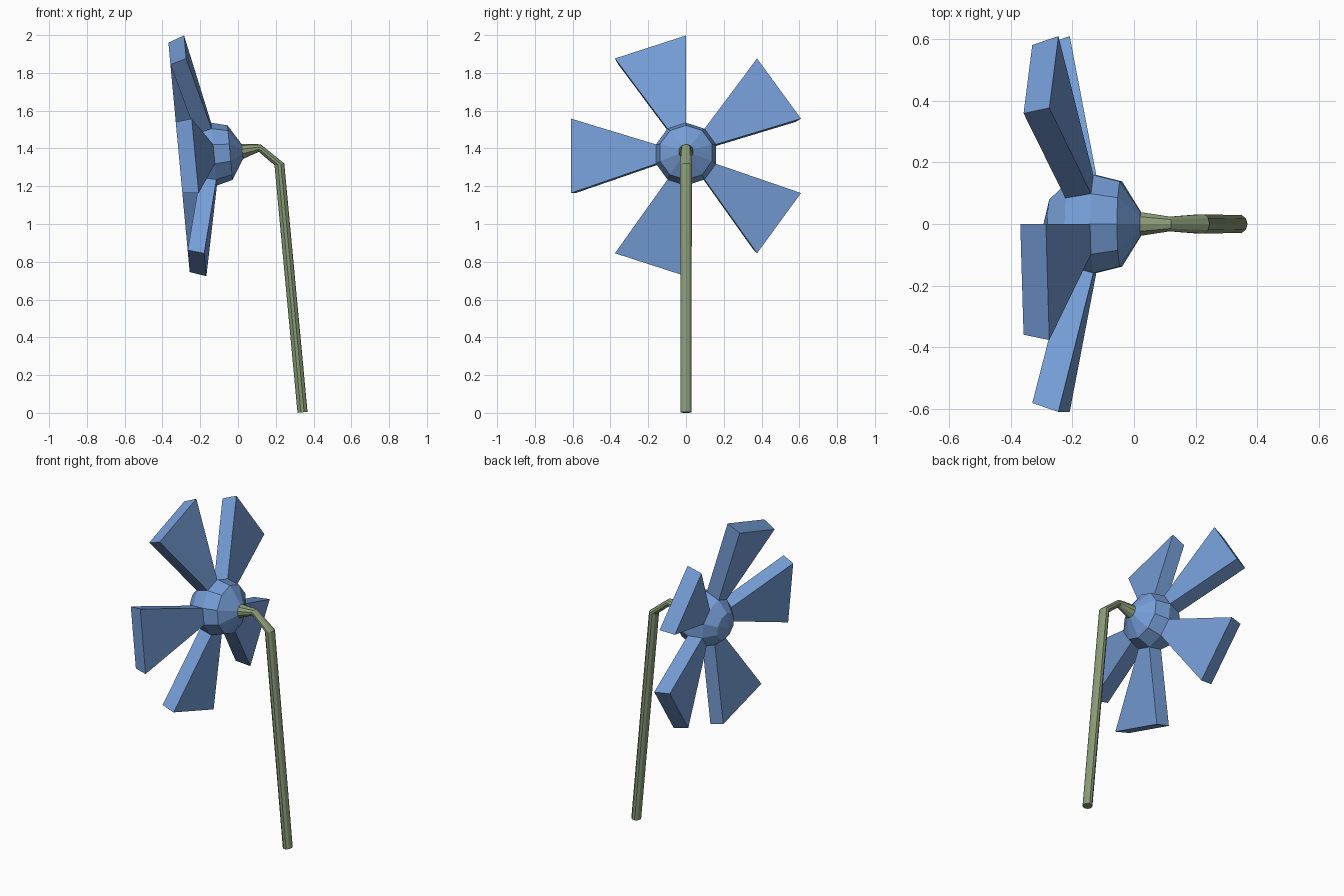
import bpy
from math import sin, cos, pi, radians
from mathutils import Vector

if "Cube" in bpy.data.objects:
    bpy.data.objects.remove(bpy.data.objects["Cube"])

SIDES = 10
TILT = radians(5.3)
CENTRE = Vector((-0.127, 0, 1.37))
AXIS = Vector((cos(TILT), 0, sin(TILT)))     # points to the back of the flower head
UP = Vector((-sin(TILT), 0, cos(TILT)))
SIDE = Vector((0, 1, 0))


def material(name, colour):
    mat = bpy.data.materials.new(name)
    mat.diffuse_color = (*colour, 1)
    mat.use_nodes = True
    mat.node_tree.nodes["Principled BSDF"].inputs["Base Color"].default_value = mat.diffuse_color
    return mat


def add_mesh(name, verts, faces, mat):
    mesh = bpy.data.meshes.new(name)
    mesh.from_pydata(verts, [], faces)
    mesh.materials.append(mat)
    obj = bpy.data.objects.new(name, mesh)
    bpy.context.collection.objects.link(obj)
    return obj


def head_point(depth, radius, index):
    """Point on the tilted head; index counts tenths of a turn."""
    a = pi / 10 + 2 * pi * index / SIDES
    return CENTRE + AXIS * depth + (SIDE * cos(a) + UP * sin(a)) * radius


def band(ring, seg):
    """Quad between ring and ring + 1."""
    a, b = ring * SIDES, (ring + 1) * SIDES
    n = (seg + 1) % SIDES
    return (a + seg, a + n, b + n, b + seg)


blue = material("petal_blue", (0.18, 0.34, 0.68))
green = material("stem_green", (0.26, 0.33, 0.19))

# Hub: ten-sided ball, narrowed at the back where the stem joins
hub_rings = [(-0.146, 0.083), (-0.085, 0.143), (0, 0.167), (0.085, 0.145), (0.15, 0.04)]
verts = [head_point(d, r, i) for d, r in hub_rings for i in range(SIDES)]
verts.append(CENTRE - AXIS * 0.167)
faces = [(len(verts) - 1, (i + 1) % SIDES, i) for i in range(SIDES)]
for ring in range(len(hub_rings) - 1):
    for seg in range(SIDES):
        # petals grow out of every other face of this band
        if not (ring == 1 and seg % 2 == 0):
            faces.append(band(ring, seg))
add_mesh("flower_hub", verts, faces, blue)

# Petals: flared blocks extruded from the hub faces
root = [(-0.085, 0.143), (0, 0.167)]
tip = [(-0.186, 0.61), (-0.1, 0.64)]
for seg in range(0, SIDES, 2):
    verts = []
    for front, back in (root, tip):
        verts += [head_point(*front, seg), head_point(*front, seg + 1),
                  head_point(*back, seg + 1), head_point(*back, seg)]
    faces = [(i, (i + 1) % 4, (i + 1) % 4 + 4, i + 4) for i in range(4)]
    faces.append((4, 5, 6, 7))
    add_mesh(f"petal_{seg // 2 + 1}", verts, faces, blue)

# Stem: each section is outer edge (x, z), inner edge (x, z), half width in y
sections = [
    ((0.019, 1.424), (0.026, 1.344), 0.040),
    ((0.120, 1.422), (0.110, 1.382), 0.025),
    ((0.245, 1.320), (0.193, 1.312), 0.033),
    ((0.368, 0.006), (0.315, 0.000), 0.030),
]
verts = []
for outer, inner, half in sections:
    o, n = Vector((outer[0], 0, outer[1])), Vector((inner[0], 0, inner[1]))
    for i in range(SIDES):
        a = pi / 10 + 2 * pi * i / SIDES
        verts.append((o + n) / 2 + (o - n) / 2 * sin(a) + SIDE * half * cos(a))
faces = [band(r, s) for r in range(len(sections) - 1) for s in range(SIDES)]
last = (len(sections) - 1) * SIDES
faces.append(tuple(range(last, last + SIDES)))
add_mesh("stem", verts, faces, green)
